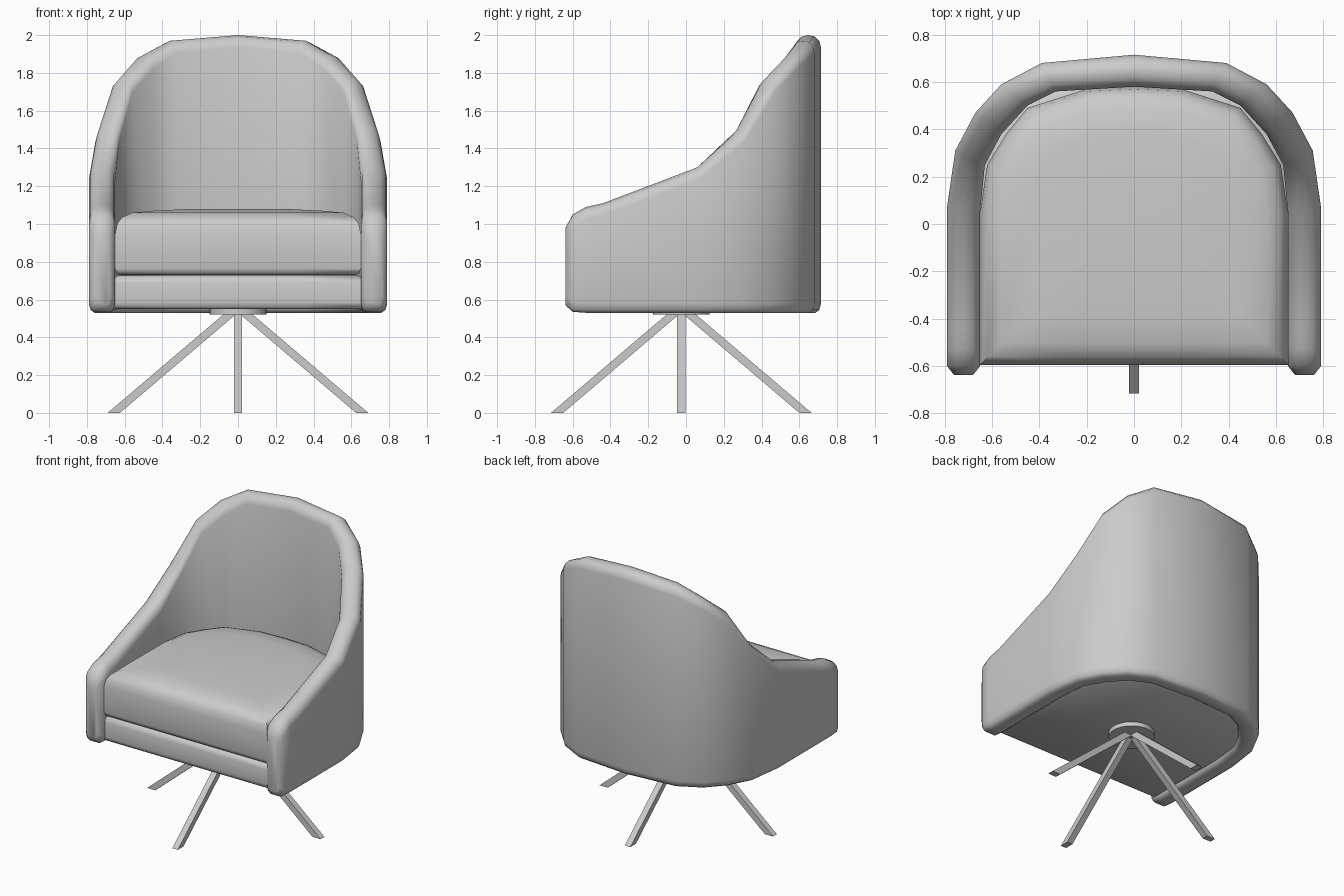
import bpy, bmesh
from math import radians, pi
from mathutils import Matrix

if "Cube" in bpy.data.objects:
    bpy.data.objects.remove(bpy.data.objects["Cube"])


def make(name, rings, closed_loop=False, angle=50):
    """Bridge a list of equal closed rings, cap both ends."""
    bm = bmesh.new()
    vr = [[bm.verts.new(p) for p in r] for r in rings]
    n = len(vr[0])
    for a, b in zip(vr, vr[1:]):
        for i in range(n):
            j = (i + 1) % n
            bm.faces.new((a[i], a[j], b[j], b[i]))
    bm.faces.new(vr[0])
    bm.faces.new(vr[-1])
    bmesh.ops.recalc_face_normals(bm, faces=bm.faces)
    me = bpy.data.meshes.new(name)
    bm.to_mesh(me)
    bm.free()
    ob = bpy.data.objects.new(name, me)
    bpy.context.collection.objects.link(ob)
    bpy.ops.object.select_all(action='DESELECT')
    ob.select_set(True)
    bpy.context.view_layer.objects.active = ob
    if angle:
        bpy.ops.object.shade_smooth_by_angle(angle=radians(angle))
    return ob


def mirrored(pts):
    """Half outline (first point on x = 0) to full outline."""
    return [(-x, *r) for x, *r in reversed(pts[1:])] + list(pts)


# Wrap-around shell: outer x, y, inner x, y, top z, bottom z
stations = mirrored([
    (0.00, 0.715, 0.00, 0.58, 2.00, 0.53),
    (0.39, 0.68, 0.33, 0.56, 1.97, 0.53),
    (0.56, 0.59, 0.45, 0.50, 1.885, 0.53),
    (0.67, 0.47, 0.56, 0.38, 1.76, 0.53),
    (0.755, 0.31, 0.63, 0.25, 1.50, 0.53),
    (0.79, 0.07, 0.65, 0.05, 1.30, 0.53),
    (0.79, -0.44, 0.65, -0.44, 1.11, 0.53),
    (0.79, -0.53, 0.65, -0.53, 1.09, 0.53),
    (0.79, -0.60, 0.65, -0.60, 1.05, 0.535),
    (0.76, -0.638, 0.68, -0.638, 0.98, 0.57),
])
stations = [(ox, oy, -ix if ox < 0 and ix > 0 else ix, iy, t, b)
            for ox, oy, ix, iy, t, b in stations]
# Cross-section: side position (0 outer, 1 inner), height offset, from top?
section = [(0.22, 0, 0), (0.07, 0.015, 0), (0, 0.05, 0),
           (0, -0.065, 1), (0.07, -0.03, 1), (0.25, -0.007, 1), (0.5, 0, 1),
           (0.75, -0.007, 1), (0.93, -0.03, 1), (1, -0.065, 1),
           (1, 0.05, 0), (0.93, 0.015, 0), (0.78, 0, 0)]
make("shell", [[(ox + (ix - ox) * s, oy + (iy - oy) * s, (t if top else b) + dz)
                for s, dz, top in section]
               for ox, oy, ix, iy, t, b in stations])


def pad(name, half, levels):
    """Cushion from a half plan and (inset, z) levels."""
    plan = mirrored(half) + [(-x, y) for x, y in [(-0.32, half[-1][1]), (0, half[-1][1]), (0.32, half[-1][1])]]
    make(name, [[(x * (1 - d / 0.65), y * (1 - d / 0.59), z) for x, y in plan]
                for d, z in levels])


# Seat cushion and the upholstered base below it
pad("seat_cushion",
    [(0, 0.58), (0.2, 0.57), (0.45, 0.49), (0.54, 0.38), (0.62, 0.25), (0.65, 0.05), (0.65, -0.595)],
    [(0.03, 0.73), (0.008, 0.74), (0, 0.765), (0, 0.95), (0.01, 1.0),
     (0.035, 1.035), (0.09, 1.06), (0.2, 1.07), (0.4, 1.08)])
pad("seat_base",
    [(0, 0.60), (0.34, 0.575), (0.47, 0.51), (0.58, 0.39), (0.645, 0.25), (0.665, 0.05), (0.665, -0.585)],
    [(0.02, 0.55), (0.005, 0.56), (0, 0.585), (0, 0.69), (0.008, 0.715), (0.03, 0.728)])

# Swivel plate
bpy.ops.mesh.primitive_cylinder_add(vertices=32, radius=0.15, depth=0.04,
                                    location=(0, -0.025, 0.54))
bpy.context.object.name = "swivel_plate"
bpy.ops.object.shade_smooth_by_angle(angle=radians(40))

# Four splayed legs
for k in range(4):
    w = 0.022
    ring = lambda r0, r1, z: [(r0, -w, z), (r1, -w, z), (r1, w, z), (r0, w, z)]
    leg = make(f"leg_{k + 1}", [ring(0.625, 0.69, 0), ring(0.01, 0.075, 0.523)], angle=0)
    leg.data.transform(Matrix.Translation((0, -0.025, 0)) @ Matrix.Rotation(k * pi / 2, 4, 'Z'))
